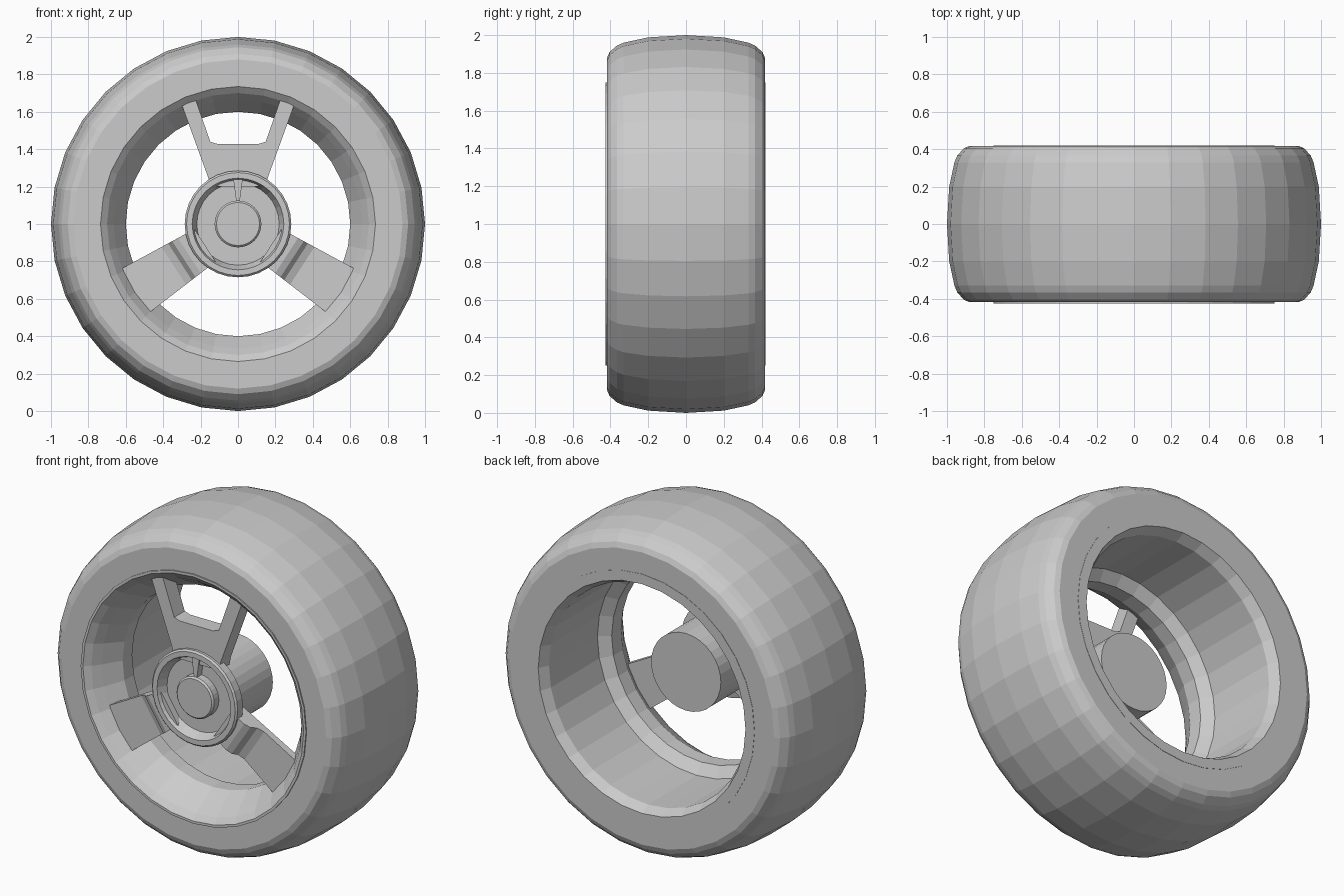
import bpy
import bmesh
from math import cos, sin, pi, radians
from mathutils import Matrix

SEGMENTS = 32
CENTRE = Matrix.Translation((0, 0, 1))

default = bpy.data.objects.get("Cube")
if default:
    bpy.data.objects.remove(default)


def finish(name, bm):
    """Turn a bmesh built around the axle into a flat-shaded object."""
    bmesh.ops.recalc_face_normals(bm, faces=bm.faces)
    bm.transform(CENTRE)
    mesh = bpy.data.meshes.new(name)
    bm.to_mesh(mesh)
    bm.free()
    obj = bpy.data.objects.new(name, mesh)
    bpy.context.collection.objects.link(obj)
    return obj


def lathe(name, profile, loop=True):
    """Revolve (radius, y) points around the axle; open profiles get capped."""
    bm = bmesh.new()
    rings = []
    for r, y in profile:
        angles = [2 * pi * i / SEGMENTS for i in range(SEGMENTS)]
        rings.append([bm.verts.new((r * cos(a), y, r * sin(a))) for a in angles])
    pairs = list(zip(rings, rings[1:]))
    if loop:
        pairs.append((rings[-1], rings[0]))
    else:
        bm.faces.new(rings[0])
        bm.faces.new(rings[-1])
    for a, b in pairs:
        for i in range(SEGMENTS):
            j = (i + 1) % SEGMENTS
            bm.faces.new((a[i], a[j], b[j], b[i]))
    return finish(name, bm)


def plate(name, outline, front, back):
    """Extrude an (x, z) outline from front to back."""
    bm = bmesh.new()
    face = bm.faces.new([bm.verts.new((x, front, z)) for x, z in outline])
    grown = bmesh.ops.extrude_face_region(bm, geom=[face])["geom"]
    moved = [v for v in grown if isinstance(v, bmesh.types.BMVert)]
    bmesh.ops.translate(bm, verts=moved, vec=(0, back - front, 0))
    return finish(name, bm)


def strip_spoke(name, angle):
    """Tapered strip that steps forward where it meets the hub."""
    path = [(0.21, -0.40), (0.31, -0.40), (0.345, -0.385),
            (0.37, -0.35), (0.41, -0.335), (0.67, -0.34)]
    bm = bmesh.new()
    sections = []
    for r, y in path:
        half = 0.087 + 0.08 * r
        section = [(r, y, half), (r, y, -half), (r, -0.295, -half), (r, -0.295, half)]
        sections.append([bm.verts.new(p) for p in section])
    bm.faces.new(sections[0])
    bm.faces.new(sections[-1])
    for a, b in zip(sections, sections[1:]):
        for i in range(4):
            j = (i + 1) % 4
            bm.faces.new((a[i], a[j], b[j], b[i]))
    bm.transform(Matrix.Rotation(-radians(angle), 4, "Y"))
    return finish(name, bm)


# Tyre: crowned tread, rounded shoulders, flat sidewalls
half_tread = [(0.75, 0.418), (0.88, 0.418), (0.91, 0.405),
              (0.945, 0.365), (0.96, 0.33), (0.988, 0.2)]
lathe("tyre", [(r, -y) for r, y in half_tread] + [(1.0, 0)] + half_tread[::-1])

# Rim: stepped front lip, narrow waist, deep rear barrel
lathe("rim", [
    (0.75, -0.40), (0.75, -0.425), (0.735, -0.425), (0.70, -0.395),
    (0.665, -0.345), (0.60, -0.24), (0.60, -0.15), (0.66, -0.10),
    (0.66, 0.36), (0.69, 0.42), (0.75, 0.42), (0.75, 0.35),
])

# Hub: collar with a recessed face, blind barrel behind
lathe("hub", [
    (0.22, -0.36), (0.245, -0.42), (0.275, -0.42), (0.285, -0.41),
    (0.285, -0.36), (0.232, -0.35), (0.232, 0.0),
], loop=False)
lathe("centre_cap", [(0.115, -0.415), (0.125, -0.405), (0.125, -0.35)], loop=False)
plate("hub_fin", [(-0.025, 0.24), (0.025, 0.24), (0.008, 0.11), (-0.008, 0.11)],
      -0.405, -0.35)

# Forked upper spoke
right_half = [(0.15, 0.2), (0.16, 0.25), (0.302, 0.64), (0.228, 0.67),
              (0.148, 0.44), (0.11, 0.428)]
plate("forked_spoke", right_half + [(-x, z) for x, z in right_half[::-1]],
      -0.395, -0.295)

# Lower spokes
for side, angle in (("left", -33), ("right", 213)):
    strip_spoke(side + "_spoke", angle)
